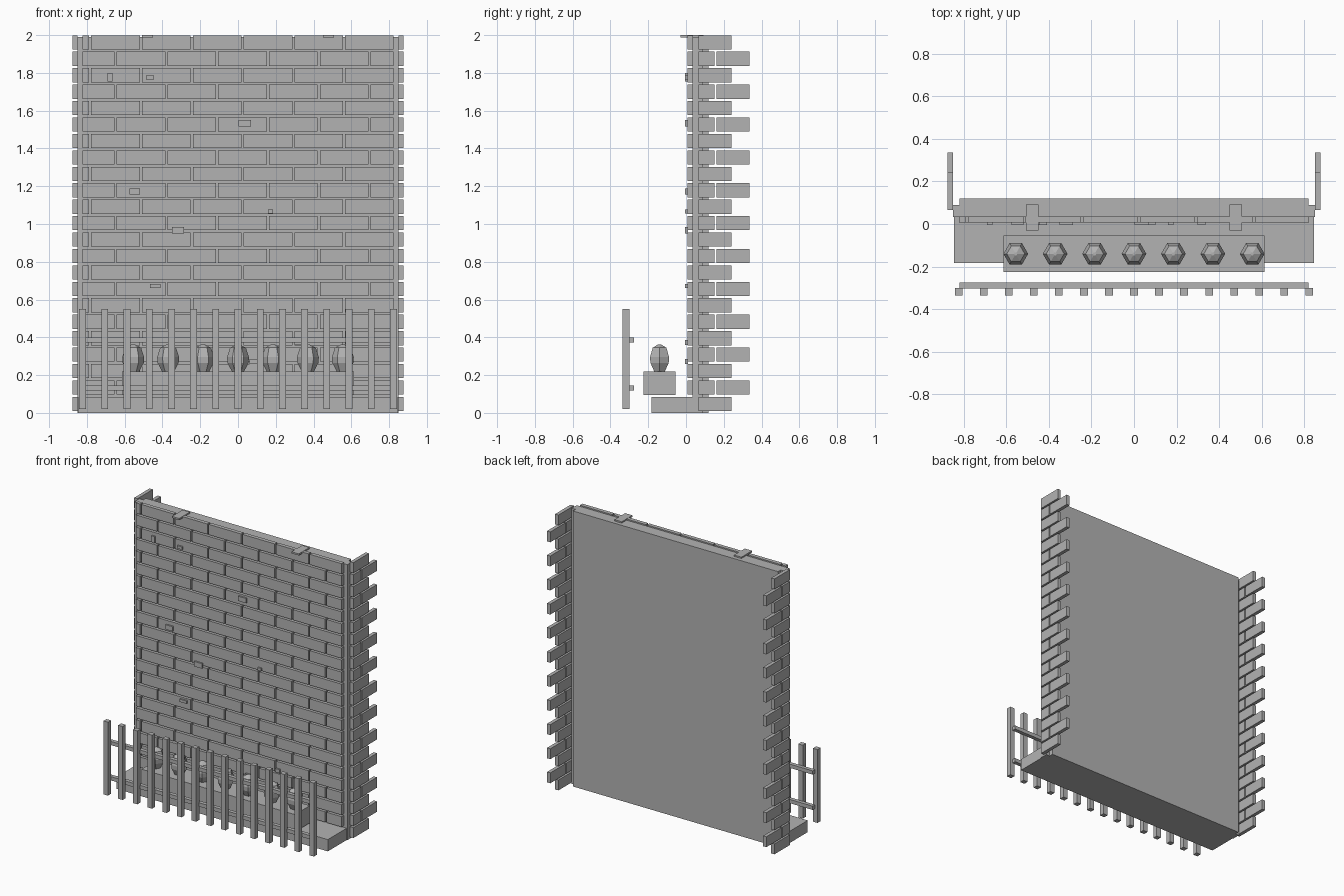
import bpy, bmesh, math
from mathutils import Matrix, Vector

old = bpy.data.objects.get("Cube")
if old:
    bpy.data.objects.remove(old, do_unlink=True)

# Single flat grey
grey = bpy.data.materials.new("stone_grey")
grey.use_nodes = True
COLOUR = (0.45, 0.45, 0.45, 1)
grey.diffuse_color = COLOUR
grey.node_tree.nodes["Principled BSDF"].inputs["Base Color"].default_value = COLOUR


def finish(name, bm):
    mesh = bpy.data.meshes.new(name)
    bm.to_mesh(mesh)
    bm.free()
    mesh.materials.append(grey)
    obj = bpy.data.objects.new(name, mesh)
    bpy.context.collection.objects.link(obj)


def add_box(bm, x, y, z):
    """Box from (min, max) pairs."""
    size = [b - a for a, b in (x, y, z)]
    mid = Vector([(a + b) / 2 for a, b in (x, y, z)])
    matrix = Matrix.Translation(mid) @ Matrix.Diagonal((*size, 1))
    bmesh.ops.create_cube(bm, size=1, matrix=matrix)


def boxes(name, items):
    bm = bmesh.new()
    for item in items:
        add_box(bm, *item)
    finish(name, bm)


# Wall core, back panel and base
boxes("wall_core", [((-0.85, 0.85), (0.034, 0.09), (0, 1.99))])
boxes("back_panel", [((-0.82, 0.82), (0.085, 0.12), (0, 1.99))])
boxes("base_slab", [((-0.845, 0.845), (-0.182, 0.085), (0, 0.085))])

# Front and side brick courses
ROWS, STEP, HEIGHT = 23, 0.087, 0.075
PITCH, GAP, EDGE = 0.269, 0.011, 0.822
front, side = [], []
for row in range(ROWS):
    z = (0.01 + row * STEP, 0.01 + row * STEP + HEIGHT)
    offset = 0.024 + (row % 2) * PITCH / 2
    for k in range(-5, 5):
        left = max(offset + k * PITCH + GAP / 2, -EDGE)
        right = min(offset + (k + 1) * PITCH - GAP / 2, EDGE)
        if right - left > 0.015:
            front.append(((left, right), (0.008, 0.036), z))
    spans = [(0.066, 0.152), (0.162, 0.335)] if row % 2 else [(0.066, 0.242)]
    for span in spans:
        side.append(((0.85, 0.876), span, z))
boxes("front_bricks", front)
boxes("left_side_bricks", side)
boxes("right_side_bricks", [((-x[1], -x[0]), y, z) for x, y, z in side])

# Raised chips on the brick face: x, z, width, height
chips = [(-0.677, 1.778, 0.027, 0.045), (-0.465, 1.775, 0.042, 0.02),
         (0.035, 1.533, 0.065, 0.034), (-0.547, 1.172, 0.056, 0.034),
         (-0.318, 0.967, 0.064, 0.036), (0.172, 1.066, 0.026, 0.02),
         (-0.437, 0.672, 0.056, 0.02), (0.08, 0.272, 0.04, 0.026),
         (0.317, 0.372, 0.036, 0.026)]
boxes("brick_chips", [((x - w / 2, x + w / 2), (-0.004, 0.01), (z - h / 2, z + h / 2))
                      for x, z, w, h in chips])

# Flat brackets over the top edge
boxes("top_brackets", [((s * 0.478 - 0.029, s * 0.478 + 0.029), (-0.03, 0.092), (1.988, 2.0))
                       for s in (-1, 1)])

# Planter with faceted shrubs
boxes("planter_box", [((-0.613, 0.613), (-0.225, -0.055), (0.095, 0.22))])
bm = bmesh.new()
profile = [(0.03, 0.215), (0.056, 0.265), (0.058, 0.295), (0.042, 0.345), (0.008, 0.363)]
for i in range(-3, 4):
    rings = []
    for radius, z in profile:
        rings.append([bm.verts.new((i * 0.185 + radius * math.cos(a * math.pi / 3),
                                    -0.14 + radius * math.sin(a * math.pi / 3), z))
                      for a in range(6)])
    for low, high in zip(rings, rings[1:]):
        for a in range(6):
            b = (a + 1) % 6
            bm.faces.new((low[a], low[b], high[b], high[a]))
    bm.faces.new(rings[0][::-1])
    bm.faces.new(rings[-1])
finish("shrubs", bm)

# Picket fence
boxes("fence_pickets", [((i * 0.1175 - 0.018, i * 0.1175 + 0.018), (-0.335, -0.3), (0.02, 0.55))
                        for i in range(-7, 8)])
boxes("fence_rails", [((-0.82, 0.82), (-0.303, -0.275), (z, z + 0.027)) for z in (0.118, 0.373)])
